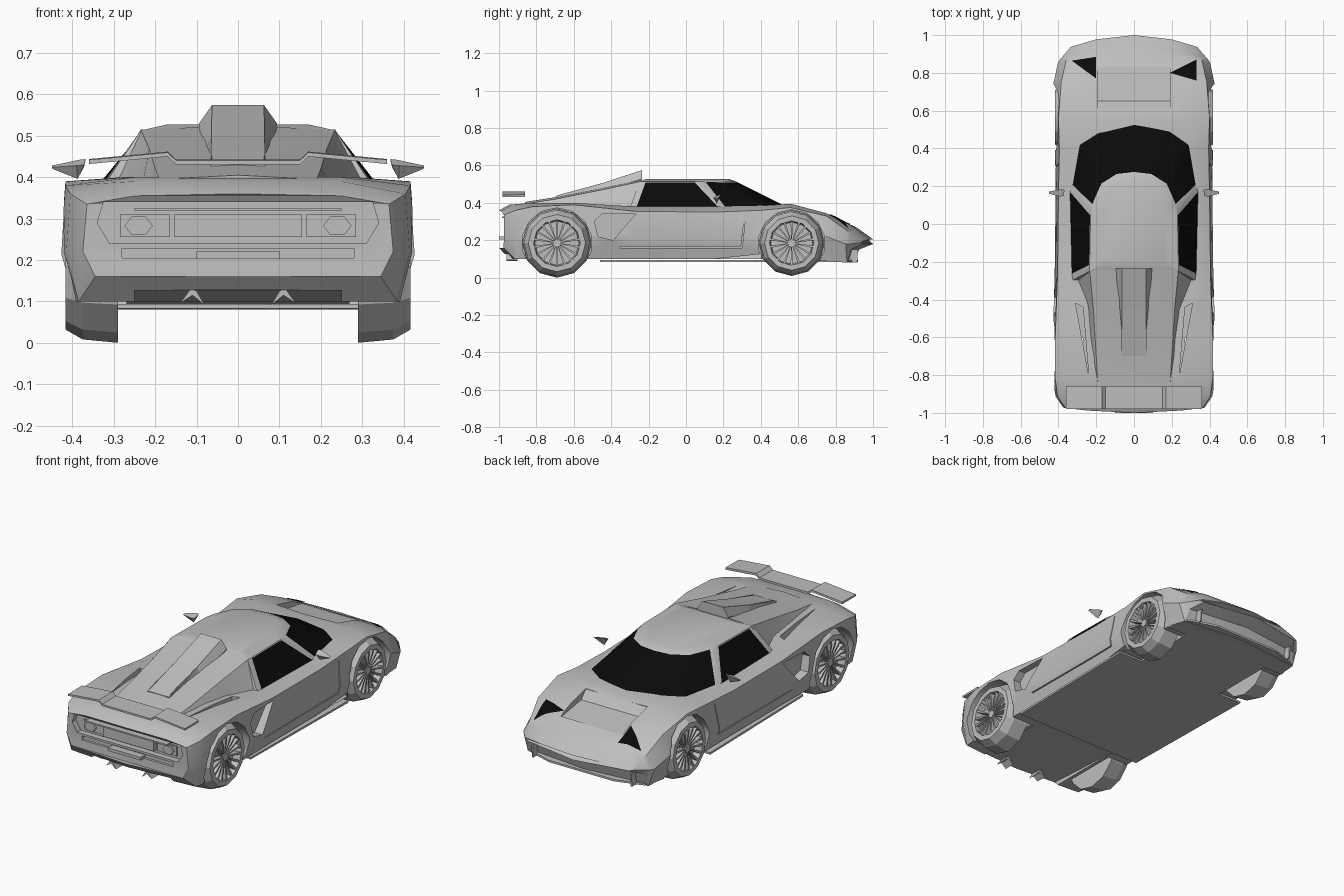
import bpy, bmesh
from math import sin, cos, pi
from mathutils import Vector, Matrix
from mathutils.bvhtree import BVHTree

if "Cube" in bpy.data.objects:
    bpy.data.objects.remove(bpy.data.objects["Cube"])


def material(name, r, g, b):
    m = bpy.data.materials.new(name)
    m.use_nodes = True
    m.diffuse_color = (r, g, b, 1)
    m.node_tree.nodes["Principled BSDF"].inputs["Base Color"].default_value = (r, g, b, 1)
    return m


GREY = material("silver grey", 0.52, 0.52, 0.52)
BLACK = material("black glass", 0.003, 0.003, 0.003)


def finish(name, bm, mats=(GREY,)):
    bmesh.ops.recalc_face_normals(bm, faces=bm.faces)
    me = bpy.data.meshes.new(name)
    bm.to_mesh(me)
    bm.free()
    for m in mats:
        me.materials.append(m)
    ob = bpy.data.objects.new(name, me)
    bpy.context.collection.objects.link(ob)
    return ob


def loft_bm(rings, striped_start=False):
    """Skin closed rings; the start cap may be built from level strips."""
    bm = bmesh.new()
    loops = [[bm.verts.new(p) for p in ring] for ring in rings]
    n = len(loops[0])
    for a, b in zip(loops, loops[1:]):
        for i in range(n):
            bm.faces.new((a[i], a[(i + 1) % n], b[(i + 1) % n], b[i]))
    first = loops[0]
    if striped_start:
        for k in range(n // 2):
            strip = [first[k], first[k + 1], first[n - k - 1], first[-k]]
            bm.faces.new(list(dict.fromkeys(strip)))
    else:
        bm.faces.new(first)
    bm.faces.new(loops[-1])
    return bm


def loft(name, rings):
    return finish(name, loft_bm(rings))


def prism(name, pts, axis, a, b):
    """Extrude a 2D outline along one axis, from a to b."""
    put = {"x": lambda p, d: (d, *p), "y": lambda p, d: (p[0], d, p[1]),
           "z": lambda p, d: (*p, d)}[axis]
    return loft(name, [[put(p, d) for p in pts] for d in (a, b)])


def box(name, x0, x1, y0, y1, z0, z1):
    return prism(name, [(x0, y0), (x1, y0), (x1, y1), (x0, y1)], "z", z0, z1)


def mirrored(ob):
    ob.modifiers.new("mirror", "MIRROR")
    return ob


def activate(ob):
    bpy.ops.object.select_all(action="DESELECT")
    ob.select_set(True)
    bpy.context.view_layer.objects.active = ob


def cut(target, cutter):
    mod = target.modifiers.new("cut", "BOOLEAN")
    mod.operation, mod.solver, mod.object = "DIFFERENCE", "EXACT", cutter
    activate(target)
    bpy.ops.object.modifier_apply(modifier=mod.name)
    bpy.data.objects.remove(cutter)


def smooth(ob, angle=0.5):
    activate(ob)
    bpy.ops.object.shade_smooth_by_angle(angle=angle)


def circle(x, r, cy, cz, n):
    return [(x, cy + r * sin(2 * pi * i / n), cz - r * cos(2 * pi * i / n)) for i in range(n)]


def both(half):
    return half + [(-x, y, z) for x, y, z in reversed(half) if x]


# Main body: y, bend, floor z, floor x, widest x, its z, shoulder x, z, deck x, z, centre z
stations = [
    (-1.0, .035, .16, .345, .375, .22, .365, .335, .25, .355, .36),
    (-.945, .035, .10, .385, .415, .22, .405, .36, .25, .39, .39),
    (-.82, 0, .10, .395, .43, .22, .417, .38, .25, .40, .40),
    (-.60, 0, .10, .395, .43, .22, .417, .39, .28, .40, .40),
    (-.27, 0, .10, .39, .42, .20, .405, .355, .33, .38, .38),
    (.15, 0, .10, .39, .415, .20, .40, .35, .34, .38, .38),
    (.40, 0, .10, .39, .418, .20, .395, .36, .30, .385, .385),
    (.56, 0, .09, .39, .425, .22, .40, .375, .30, .395, .385),
    (.75, 0, .09, .39, .425, .22, .385, .33, .28, .345, .335),
    (.90, -.05, .08, .372, .403, .18, .36, .25, .25, .28, .275),
    (.925, -.06, .15, .355, .39, .18, .35, .238, .24, .263, .26),
    (1.0, -.10, .18, .31, .335, .188, .315, .195, .20, .202, .205)]
rings = []
for y, bend, zb, wb, w, zm, ws, zs, wd, zd, zc in stations:
    half = [(0, zb), (wb, zb), (w, zm), (ws, zs), (wd, zd), (0, zc)]
    rings.append(both([(x, y + bend * (x / .42) ** 2, z) for x, z in half]))
body = finish("body", loft_bm(rings, striped_start=True))

# Wheel arches
wheels = [("rear", -.69, 1.0), ("front", .565, .95)]
for name, y, s in wheels:
    for side in (-1, 1):
        cut(body, loft("arch_cutter", [circle(side * x, .188 * s, y, .185, 14) for x in (.27, .6)]))

# Underside rising towards the tail
cut(body, prism("diffuser_cutter", [(-.46, .05), (-.46, .1), (-.75, .115), (-1.1, .135), (-1.1, .05)],
                "x", -.25, .25))

# Hood recess, tail recess and lower tail slot
cut(body, prism("hood_cutter", [(.61, .375), (.65, .33), (.83, .301), (.83, .5), (.61, .5)], "x", -.19, .19))
cut(body, prism("tail_cutter", [(-.34, .29), (-.31, .24), (.31, .24), (.34, .29), (.325, .34), (-.325, .34)],
                "y", -1.1, -.94))
cut(body, box("slot_cutter", -.28, .28, -1.1, -.96, .205, .228))

# Side intakes, door gaps and deck slots
for s in (-1, 1):
    cut(body, prism("intake_cutter", [(-.49, .3), (-.45, .34), (-.27, .34), (-.39, .2), (-.47, .22)],
                    "x", s * .375, s * .5))
    cut(body, prism("door_cutter", [(-.35, .16), (.3, .16), (.32, .34), (.314, .34), (.294, .166), (-.35, .166)],
                    "x", s * .396, s * .5))
    cut(body, prism("deck_cutter", [(s * .31, -.42), (s * .27, -.44), (s * .24, -.8)], "z", .35, .5))
smooth(body)

# Cabin: base outline to roof outline, with inset glass
base = [(0, .55), (.2, .515), (.3, .44), (.335, .21), (.345, .18), (.335, -.27), (.33, -.3)]
roof = [(0, .27), (.09, .26), (.17, .21), (.22, .10), (.23, .05), (.235, -.22), (.235, -.25)]
bm = loft_bm([both([(x, y, .372) for x, y in base]),
              both([(x, y, .513) for x, y in roof]),
              both([(x * .72, y * .85, .528) for x, y in roof])])
bm.faces.ensure_lookup_table()
bmesh.ops.recalc_face_normals(bm, faces=bm.faces)
n = 2 * len(base) - 1
band = list(bm.faces)[:n]
panes = [[f for i, f in enumerate(band) if min(i, n - 1 - i) < 3], [band[4]], [band[n - 5]]]
for pane in panes:
    bmesh.ops.inset_region(bm, faces=pane, thickness=.006, use_boundary=True)
    for f in pane:
        f.material_index = 1
smooth(finish("cabin", bm, (GREY, BLACK)), .4)

# Engine deck falling from the roof to the tail
deck = [(-.24, .235, .515, .33), (-.45, .215, .47, .25), (-.7, .2, .42, .235), (-.86, .19, .395, .22)]
smooth(loft("engine_deck", [both([(0, y, .36), (wb, y, .36), (w, y, z), (0, y, z + .01)])
                            for y, w, z, wb in deck]), .4)

# Roof scoop with flared side fins
scoop = [(-.235, .063, .575, .07, .49), (-.45, .064, .505, .07, .44), (-.7, .066, .432, .07, .39)]
loft("roof_scoop", [both([(wb, y, zb), (w, y, z)]) for y, w, z, wb, zb in scoop])
mirrored(loft("scoop_fin", [[(.063, y, z), (.063 + f, y, z - .045), (.07, y, z - .12)]
                            for y, z, f in [(-.235, .574, .032), (-.45, .505, .02), (-.69, .44, .005)]]))

# Rear wing
wing = [(-.36, .432), (-.17, .45), (-.15, .431), (.15, .431), (.17, .45), (.36, .432)]
loft("rear_wing", [[(x, -.98, z), (x, -.86, z), (x, -.86, z + .012), (x, -.98, z + .01)] for x, z in wing])

# Tail details
box("tail_panel", -.155, .155, -.965, -.93, .255, .31)
box("tail_bar", -.25, .25, -.985, -.935, .318, .326)
box("lower_tail_plate", -.1, .1, -1.0, -.955, .203, .22)
mirrored(prism("tail_lamp", [(.24 + .034 * cos(a * pi / 3), .283 + .026 * sin(a * pi / 3)) for a in range(6)],
               "y", -.96, -.93))
mirrored(box("tail_lamp_plate", .165, .285, -.948, -.935, .255, .31))
mirrored(prism("exhaust_fin", [(.08, .09), (.1, .125), (.115, .13), (.14, .095), (.11, .115)], "y", -.96, -.9))

# Flat floor with wheel notches, and fins at the front corners
floor = [(.40, -.46), (.415, .38), (.27, .38), (.27, .75), (.39, .75), (.36, .87), (.2, .92)]
prism("floor", floor + [(-x, y) for x, y in reversed(floor)], "z", .083, .094)
mirrored(prism("lip_fin", [(.84, .15), (.92, .15), (.915, .08), (.86, .08)], "x", .3, .308))

# Mirrors: tall at the inner edge, pointed outward
mirrored(loft("door_mirror", [[(.368, .18, .444), (.372, .15, .43), (.372, .17, .425)],
                              [(.385, .185, .442), (.39, .145, .428), (.388, .165, .396)],
                              [(.45, .172, .428), (.45, .16, .424), (.448, .165, .42)]]))

# Headlight glass, draped over the nose
tree = BVHTree.FromObject(body, bpy.context.evaluated_depsgraph_get())
lamps = {"right_headlight": [(-.33, .865), (-.2, .885), (-.2, .77)],
         "left_headlight": [(.33, .87), (.33, .76), (.19, .80)]}
for name, pts in lamps.items():
    bm = bmesh.new()
    bm.faces.new([bm.verts.new((x, y, 1)) for x, y in pts])
    bmesh.ops.subdivide_edges(bm, edges=bm.edges, cuts=7, use_grid_fill=True)
    for v in bm.verts:
        hit = tree.ray_cast(v.co, Vector((0, 0, -1)))[0]
        if hit:
            v.co.z = hit.z + .005
    bmesh.ops.triangulate(bm, faces=bm.faces)
    lamp = finish(name, bm, (BLACK,))
    if lamp.data.polygons[0].normal.z < 0:
        lamp.data.flip_normals()

# Wheels: tapered tyre with dished rim, fine spokes and a hub
profile = [(.29, .10), (.29, .185), (.375, .177), (.417, .153), (.417, .125), (.376, .118)]
for name, y, s in wheels:
    mirrored(loft(name + "_tyre", [circle(x, r * s, y, .185, 12) for x, r in profile]))
    bm = loft_bm([circle(x, .022, y, .185, 8) for x in (.37, .407)])
    for k in range(18):
        spoke = loft_bm([[(.377, -t, r), (.377, t, r), (x, t, r), (x, -t, r)]
                         for r, t, x in [(.015, .002, .402), (.122 * s, .006, .414)]])
        spoke.transform(Matrix.Translation((0, y, .185)) @ Matrix.Rotation(k * pi / 9, 4, "X"))
        me = bpy.data.meshes.new("spoke")
        spoke.to_mesh(me)
        spoke.free()
        bm.from_mesh(me)
        bpy.data.meshes.remove(me)
    mirrored(finish(name + "_spokes", bm))
